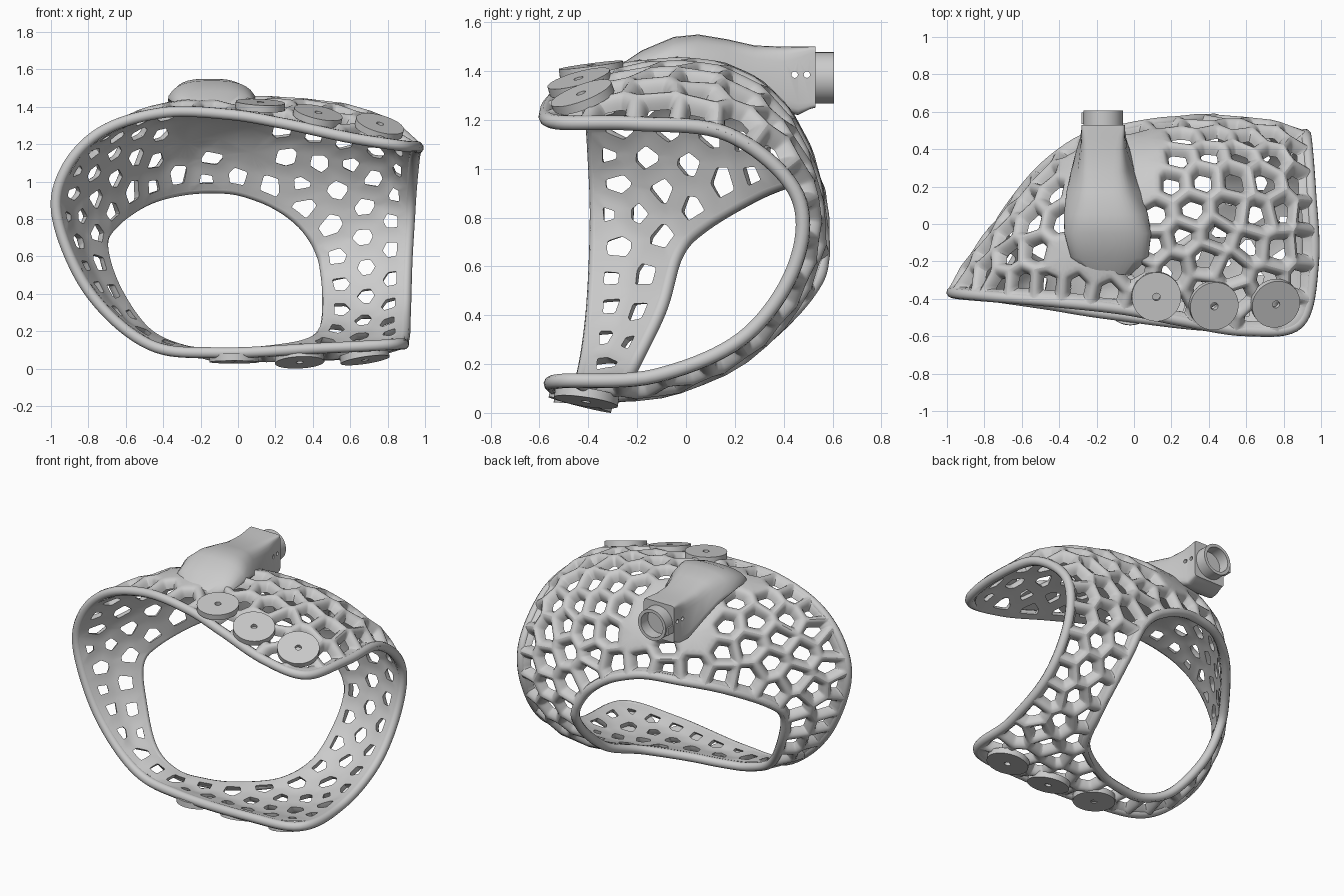
import bpy, bmesh, math, random
from mathutils import Vector, kdtree

if "Cube" in bpy.data.objects:
    bpy.data.objects.remove(bpy.data.objects["Cube"])

random.seed(4)
NU, NV, CELLS = 360, 40, 130

# Guide loops of the shell: front rim, widest line, back rim (same station order)
FRONT = [(-.975, -.36, .8), (-.93, -.37, 1.07), (-.73, -.39, 1.28), (-.4, -.42, 1.38), (-.05, -.46, 1.37),
         (.25, -.52, 1.32), (.6, -.575, 1.245), (.89, -.53, 1.2), (.97, -.2, 1.19), (.955, .18, 1.14),
         (.93, .46, .9), (.91, .455, .6), (.9, .24, .3), (.89, -.13, .14), (.84, -.51, .12),
         (.45, -.55, .10), (-.1, -.49, .075), (-.48, -.43, .12), (-.8, -.38, .4)]
MIDDLE = [(-.87, -.18, .74), (-.78, -.08, 1.0), (-.59, .05, 1.22), (-.36, .15, 1.35), (-.02, .2, 1.4),
          (.28, .2, 1.40), (.55, .2, 1.37), (.72, .25, 1.28), (.78, .36, 1.18), (.8, .47, 1.03),
          (.76, .54, .82), (.72, .48, .5), (.7, .25, .23), (.64, -.08, .08), (.5, -.34, .06),
          (.2, -.40, .05), (-.2, -.38, .055), (-.5, -.33, .13), (-.75, -.25, .4)]
BACK = [(-.73, -.03, .65), (-.68, .08, .77), (-.5, .3, .9), (-.28, .46, .96), (-.05, .52, .965),
        (.12, .55, .92), (.24, .56, .86), (.33, .57, .79), (.39, .57, .72), (.44, .57, .63),
        (.47, .54, .53), (.48, .42, .38), (.46, .2, .2), (.36, -.03, .12), (.12, -.18, .08),
        (-.1, -.24, .07), (-.3, -.26, .09), (-.5, -.21, .19), (-.66, -.1, .42)]


def smooth_loop(points, n):
    p, m, out = [Vector(q) for q in points], len(points), []
    for k in range(n):
        s = k * m / n
        i, t = int(s), s - int(s)
        a, b, c, d = (p[(i + o) % m] for o in (-1, 0, 1, 2))
        out.append(b + .5 * t * (c - a + t * (2 * a - 5 * b + 4 * c - d + t * (3 * (b - c) + d - a))))
    return out


def make_object(name, bm, angle=40):
    me = bpy.data.meshes.new(name)
    bm.to_mesh(me)
    bm.free()
    ob = bpy.data.objects.new(name, me)
    bpy.context.collection.objects.link(ob)
    bpy.ops.object.select_all(action='DESELECT')
    ob.select_set(True)
    bpy.context.view_layer.objects.active = ob
    bpy.ops.object.shade_smooth_by_angle(angle=math.radians(angle))
    return ob


# Dense sampling of the shell surface with normals and area weights
fa, fm, fb = (smooth_loop(l, NU) for l in (FRONT, MIDDLE, BACK))
P = []
for i in range(NU):
    for j in range(NV):
        v = j / (NV - 1)
        P.append(fa[i] * (1 - v) * (1 - 2 * v) + fm[i] * 4 * v * (1 - v) + fb[i] * v * (2 * v - 1))


def gid(i, j):
    return (i % NU) * NV + j


N, W = [], []
for i in range(NU):
    for j in range(NV):
        du = P[gid(i + 1, j)] - P[gid(i - 1, j)]
        dv = P[gid(i, min(j + 1, NV - 1))] - P[gid(i, max(j - 1, 0))]
        c = du.cross(dv)
        W.append(c.length)
        N.append(c.normalized())


def tree(points):
    kd = kdtree.KDTree(len(points))
    for k, p in enumerate(points):
        kd.insert(p, k)
    kd.balance()
    return kd


# Evenly spread, relaxed cell centres
surface = tree(P)
seeds = [P[0]]
while len(seeds) < CELLS:
    options = random.choices(P, W, k=40)
    seeds.append(max(options, key=lambda p: min((p - s).length_squared for s in seeds)))
STEPS = 36
for step in range(STEPS):
    kd = tree(seeds)
    label = [kd.find(p)[1] for p in P]
    if step == STEPS - 1:
        break
    acc, tot = [Vector() for _ in seeds], [1e-9] * CELLS
    for k, l in enumerate(label):
        acc[l] += P[k] * W[k]
        tot[l] += W[k]
    seeds = [a / t if t > 1e-8 else random.choice(P) for a, t in zip(acc, tot)]

# Cell corners: where three cells meet, or two cells meet at a rim
cells = [[] for _ in seeds]


def corner(ids, rim):
    labels = {label[k] for k in ids}
    if len(labels) == len(ids):
        pos = sum((P[k] for k in ids), Vector()) / len(ids)
        nrm = sum((N[k] for k in ids), Vector()).normalized()
        for l in labels:
            cells[l].append((pos, nrm, rim))


for i in range(NU):
    for j in range(NV - 1):
        a, b, c, d = gid(i, j), gid(i + 1, j), gid(i + 1, j + 1), gid(i, j + 1)
        corner((a, b, c), None)
        corner((a, c, d), None)
    corner((gid(i, 0), gid(i + 1, 0)), 0)
    corner((gid(i, NV - 1), gid(i + 1, NV - 1)), 1)

# Lattice shell: rounded struts outside, flat face with sharp holes inside
rims = [tree(fa), tree(fb)]
RINGS = [(0, .018), (.6, .010), (1, -.012), (1.2, -.04), (0, -.04)]
bm = bmesh.new()
crease = bm.edges.layers.float.new('crease_edge')
for l, pts in enumerate(cells):
    if len(pts) < 3:
        continue
    mid = sum((p[0] for p in pts), Vector()) / len(pts)
    nz = N[surface.find(mid)[1]]
    ax = nz.orthogonal().normalized()
    ay = nz.cross(ax)
    pts.sort(key=lambda q: math.atan2((q[0] - mid).dot(ay), (q[0] - mid).dot(ax)))
    poly, dist = [], []
    for (p, n, r), (q, n2, r2) in zip(pts, pts[1:] + pts[:1]):
        dist.append((mid - p).cross(q - p).length / max((q - p).length, 1e-6))
        for t in (0, .25, .75):
            s = p.lerp(q, t)
            if t and r is not None and r == r2:
                s = rims[r].find(s)[0]
            poly.append((s, n.lerp(n2, t).normalized()))
    inset = .036 / (sum(dist) / len(dist))
    solid = abs(seeds[l].x + .15) < .24 and -.24 < seeds[l].y < .46 and seeds[l].z > 1.15
    rings = []
    for f, h in RINGS:
        f = min(f * inset, .8)
        rings.append([bm.verts.new(p.lerp(mid, f) + n * h) for p, n in poly])
    m = len(poly)
    if solid:
        bm.faces.new(rings[0])
        bm.faces.new(rings[-1][::-1])
        continue
    for a, b in zip(rings, rings[1:]):
        for k in range(m):
            bm.faces.new((a[k], a[(k + 1) % m], b[(k + 1) % m], b[k]))
    for k in range(m):
        bm.edges.get((rings[3][k], rings[3][(k + 1) % m]))[crease] = 1
bmesh.ops.remove_doubles(bm, verts=bm.verts, dist=1e-4)
bmesh.ops.delete(bm, geom=[v for v in bm.verts if not v.link_faces], context='VERTS')
shell = make_object("lattice_shell", bm, 50)
shell.modifiers.new("smooth", 'SUBSURF').levels = 1
shell.modifiers["smooth"].render_levels = 1

# Rounded rims along both openings
for name, col, radius in (("front_rim", 0, .03), ("back_rim", NV - 1, .029)):
    cu = bpy.data.curves.new(name, 'CURVE')
    cu.dimensions, cu.bevel_depth, cu.bevel_resolution = '3D', radius, 3
    sp = cu.splines.new('POLY')
    sp.points.add(NU // 2 - 1)
    sp.use_cyclic_u = True
    for k, pt in enumerate(sp.points):
        g = gid(2 * k, col)
        pt.co = (*(P[g] - N[g] * .011), 1)
    ob = bpy.data.objects.new(name, cu)
    bpy.context.collection.objects.link(ob)
    bpy.ops.object.select_all(action='DESELECT')
    ob.select_set(True)
    bpy.context.view_layer.objects.active = ob
    bpy.ops.object.convert(target='MESH')
    bpy.ops.object.shade_smooth()


def washer(name, centre, axis, outer, inner, depth, n=48):
    """Flat ring whose outer face is at centre, extending back along axis."""
    bm = bmesh.new()
    prof = [(inner, 0), (outer, 0), (outer, -depth), (inner, -depth)]
    rot = Vector(axis).to_track_quat('Z', 'Y')
    rows = [[bm.verts.new(Vector(centre) + rot @ Vector((r * math.cos(2 * math.pi * k / n),
             r * math.sin(2 * math.pi * k / n), z))) for r, z in prof] for k in range(n)]
    for a, b in zip(rows, rows[1:] + rows[:1]):
        for k in range(4):
            bm.faces.new((a[k], a[(k + 1) % 4], b[(k + 1) % 4], b[k]))
    bmesh.ops.recalc_face_normals(bm, faces=bm.faces)
    return make_object(name, bm)


# Strap discs above and below the front rim
DISCS = [((.12, -.39, 1.425), (.05, -.13, 1)), ((.43, -.44, 1.37), (.22, -.28, 1)), ((.76, -.43, 1.31), (.28, -.38, 1)),
         ((-.02, -.41, .035), (0, -.06, -1)), ((.33, -.435, .033), (.05, -.25, -1)), ((.68, -.41, .045), (.15, -.15, -1))]
for k, (c, axis) in enumerate(DISCS):
    washer(f"strap_disc_{k + 1}", c, axis, .132, .02, .038)

# Mount: blended lump on the shell turning into a square neck
SECTIONS = [(-.27, -.13, .14, .08, 1.39, 1.425, .8), (-.18, -.13, .24, .16, 1.395, 1.485, .75),
            (-.05, -.14, .27, .17, 1.41, 1.54, .7), (.05, -.15, .26, .15, 1.40, 1.55, .6),
            (.17, -.16, .23, .122, 1.375, 1.53, .5), (.28, -.165, .19, .116, 1.31, 1.505, .4),
            (.40, -.165, .15, .115, 1.225, 1.5, .3), (.46, -.165, .125, .115, 1.22, 1.5, .2),
            (.51, -.165, .116, .116, 1.245, 1.5, .12), (.53, -.165, .116, .116, 1.25, 1.5, .12)]
bm = bmesh.new()
rows = []
for y, x, wb, wt, z0, z1, p in SECTIONS:
    row = []
    for k in range(24):
        a = 2 * math.pi * (k + .5) / 24
        cx, cz = (math.copysign(abs(f(a)) ** p, f(a)) for f in (math.cos, math.sin))
        t = (cz + 1) / 2
        row.append(bm.verts.new((x + cx * (wb + (wt - wb) * t), y, z0 + (z1 - z0) * t)))
    rows.append(row)
for a, b in zip(rows, rows[1:]):
    for k in range(24):
        bm.faces.new((a[k], a[(k + 1) % 24], b[(k + 1) % 24], b[k]))
bm.faces.new(rows[0])
bm.faces.new(rows[-1])
bmesh.ops.recalc_face_normals(bm, faces=bm.faces)
mount = make_object("mount", bm, 50)

# Pin holes through the neck
for y in (.445, .495):
    bpy.ops.mesh.primitive_cylinder_add(vertices=20, radius=.013, depth=.4, location=(-.165, y, 1.385),
                                        rotation=(0, math.pi / 2, 0))
    cutter = bpy.context.object
    cutter.name = "pin_hole_cutter"
    cutter.hide_render = True
    cutter.hide_set(True)
    mod = mount.modifiers.new("pin_hole", 'BOOLEAN')
    mod.operation, mod.object = 'DIFFERENCE', cutter

# Hollow socket at the end of the neck, with a small locking tab
washer("socket_tube", (-.165, .607, 1.372), (0, 1, 0), .105, .084, .09)
bpy.ops.mesh.primitive_cube_add(size=1, location=(-.268, .565, 1.35))
bpy.context.object.name = "socket_tab"
bpy.context.object.scale = (.025, .06, .05)
